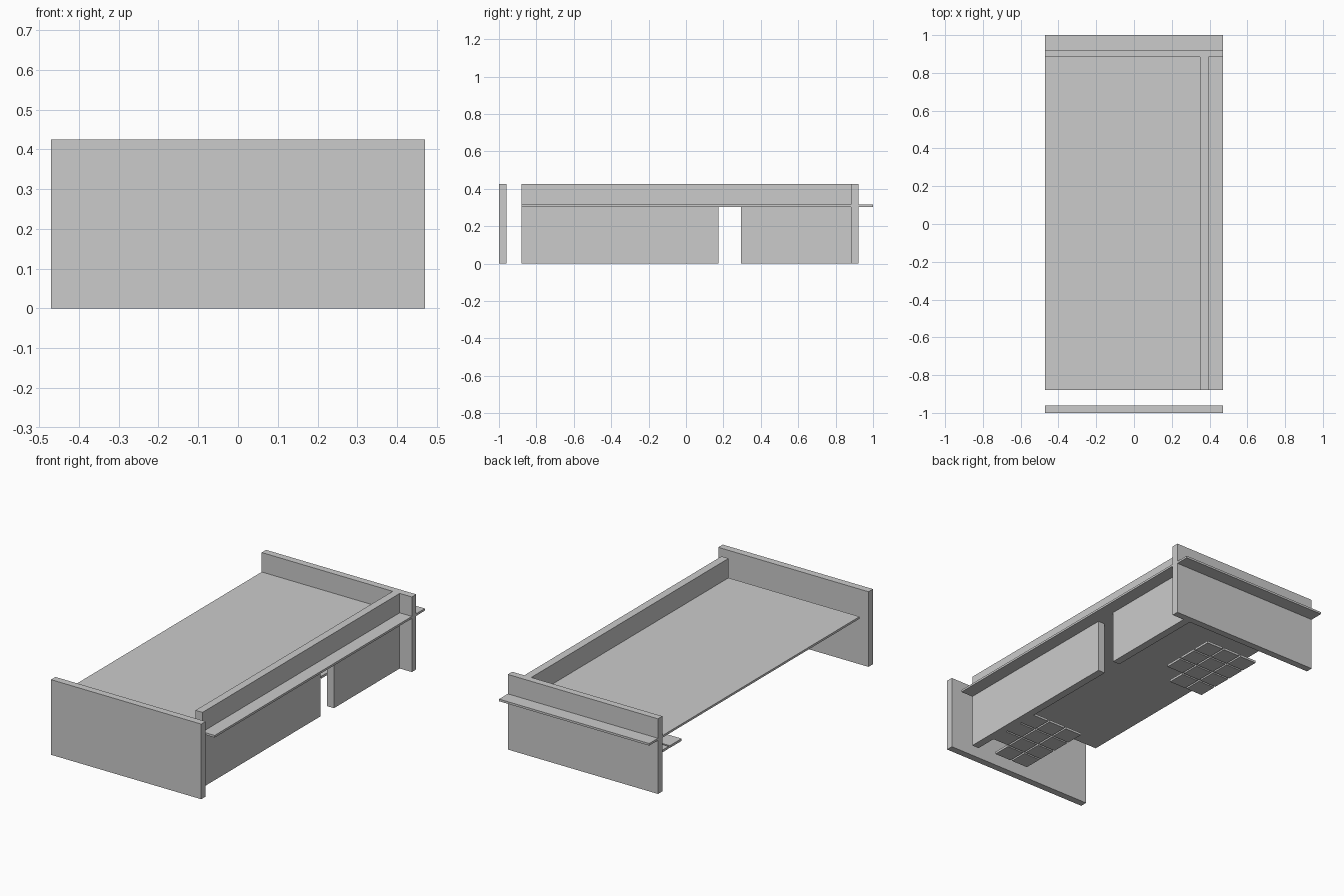
import bpy

if "Cube" in bpy.data.objects:
    bpy.data.objects.remove(bpy.data.objects["Cube"])

grey = bpy.data.materials.new("light_grey")
grey.diffuse_color = (0.6, 0.6, 0.6, 1.0)
grey.use_nodes = True
grey.node_tree.nodes["Principled BSDF"].inputs["Base Color"].default_value = grey.diffuse_color


def box(name, x, y, z):
    """Box given its (min, max) range on each axis."""
    bpy.ops.mesh.primitive_cube_add(
        size=1, location=[(r[0] + r[1]) / 2 for r in (x, y, z)])
    ob = bpy.context.object
    ob.name = name
    ob.scale = [r[1] - r[0] for r in (x, y, z)]
    bpy.ops.object.transform_apply(location=False, rotation=False, scale=True)
    ob.data.materials.append(grey)
    return ob


WIDE = (-0.47, 0.47)
TOP = 0.425
SLAB = (0.303, 0.315)
WALL_X = (0.35, 0.394)

# End boards and the thin sleeping platform
box("footboard", WIDE, (-1.0, -0.96), (0, TOP))
box("headboard", WIDE, (0.883, 0.922), (0, TOP))
box("platform", WIDE, (-0.88, 1.0), SLAB)

# Side wall: rail above the platform, two panels with a gap below
box("side_rail", WALL_X, (-0.88, 0.883), (SLAB[1], TOP))
box("side_panel_front", WALL_X, (-0.88, 0.173), (0, SLAB[0]))
box("side_panel_back", WALL_X, (0.295, 0.883), (0, SLAB[0]))

# Two groups of floor tiles, three by four with one corner left out
STEP, SIZE = 0.115, 0.105
for group, x0, y0 in (("back", -0.20, 0.325), ("front", 0.02, -0.87)):
    for i in range(3):
        for j in range(4):
            if (i, j) == (2, 0):
                continue
            x, y = x0 + i * STEP, y0 + j * STEP
            box(f"floor_tile_{group}", (x, x + SIZE), (y, y + SIZE), (0, 0.013))
